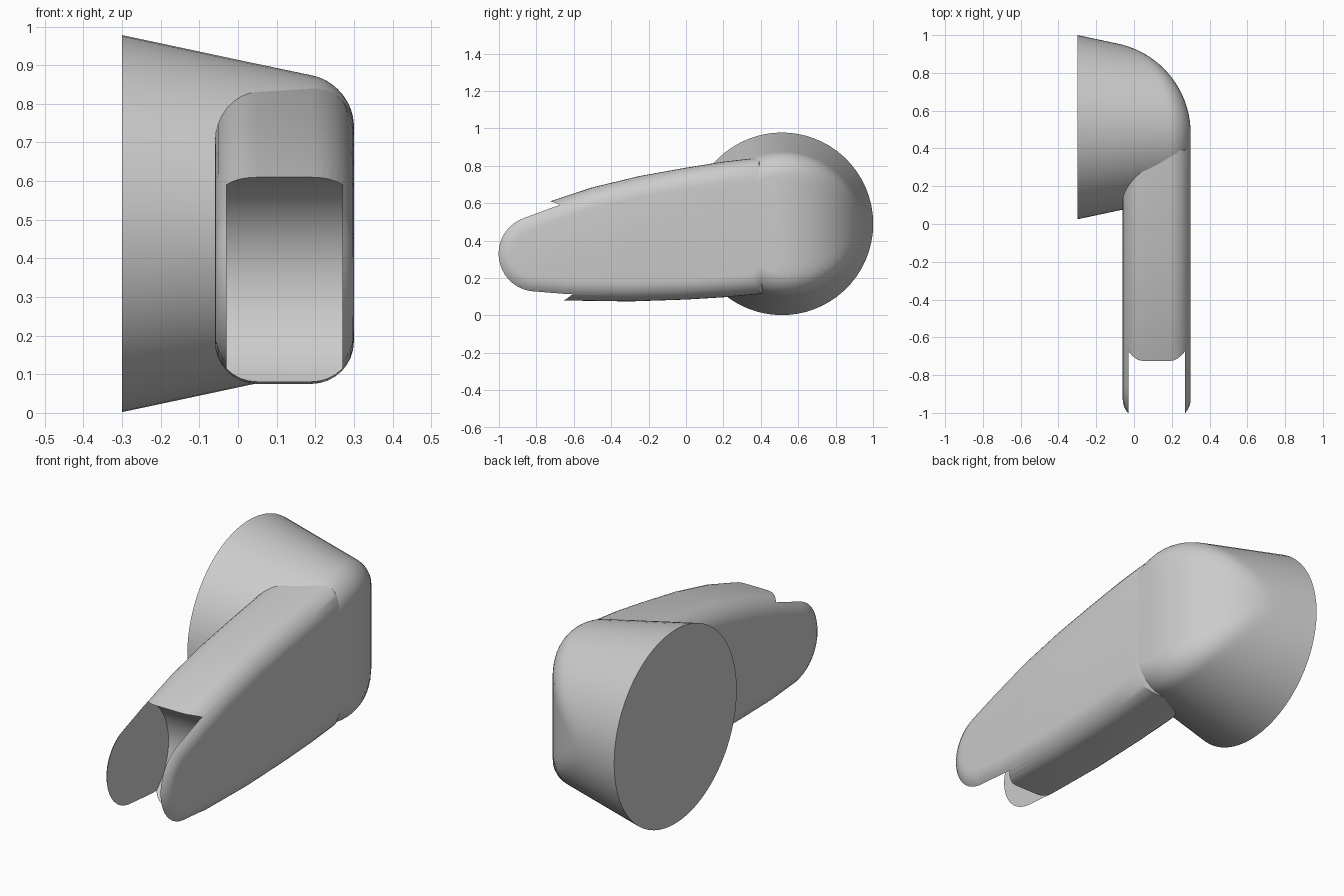
import bpy
import bmesh
from math import sin, cos, pi, hypot, radians
from mathutils import Vector

cube = bpy.data.objects.get("Cube")
if cube:
    bpy.data.objects.remove(cube)

grey = bpy.data.materials.new("plain grey")
grey.use_nodes = True
grey.diffuse_color = (0.6, 0.6, 0.6, 1)
grey.node_tree.nodes["Principled BSDF"].inputs["Base Color"].default_value = (0.6, 0.6, 0.6, 1)


def loft(name, rings):
    """Skin a list of equal closed rings and cap both ends."""
    bm = bmesh.new()
    rows = [[bm.verts.new(p) for p in ring] for ring in rings]
    n = len(rows[0])
    for a, b in zip(rows, rows[1:]):
        for i in range(n):
            j = (i + 1) % n
            bm.faces.new((a[i], a[j], b[j], b[i]))
    bm.faces.new(rows[0])
    bm.faces.new(rows[-1])
    bmesh.ops.recalc_face_normals(bm, faces=bm.faces)
    mesh = bpy.data.meshes.new(name)
    bm.to_mesh(mesh)
    bm.free()
    mesh.materials.append(grey)
    ob = bpy.data.objects.new(name, mesh)
    bpy.context.collection.objects.link(ob)
    return ob


def activate(ob):
    bpy.ops.object.select_all(action='DESELECT')
    ob.select_set(True)
    bpy.context.view_layer.objects.active = ob


# Mounting base: a cone along x whose far end is rounded off at the back
SIDE, HUB_Y, HUB_Z = 0.3, 0.513, 0.49
NX, NY = 0.207, 0.978
ARC_R, ARC_Y = 0.485, 0.48
ARC_X = SIDE - ARC_R


def base_distance(x, y, z):
    """Signed distance to the cone cut by the rounded back, with a fillet."""
    ry, rz = y - HUB_Y, z - HUB_Z
    r = max(hypot(ry, rz), 1e-6)
    cone = (r - 0.488 + 0.212 * (x + SIDE)) * NY
    dx, dy = x - ARC_X, y - ARC_Y
    if dy <= 0:
        back, bx, by = dx - ARC_R, 1, 0
    else:
        d = hypot(dx, dy)
        bx, by = dx / d, dy / d
        if bx < NX:
            bx, by = NX, NY
        back = dx * bx + dy * by - ARC_R
    fillet = 0.13 * max(0, 1 - (NX * bx + NY * ry / r * by))
    return (min(max(cone, back), -fillet)
            + hypot(max(cone + fillet, 0), max(back + fillet, 0)))


def base_ring(x, count=72, mid_y=0.42):
    ring = []
    for i in range(count):
        c, s = cos(2 * pi * i / count), sin(2 * pi * i / count)
        low, high = 0, 0.8
        for _ in range(30):
            t = (low + high) / 2
            if base_distance(x, mid_y + t * c, HUB_Z + t * s) < 0:
                low = t
            else:
                high = t
        ring.append((x, mid_y + low * c, HUB_Z + low * s))
    return ring


stations = [-SIDE, -0.2] + [ARC_X + ARC_R * cos(radians(a)) for a in range(78, 2, -3)] + [SIDE - 0.0002]
base = loft("mounting_base", [base_ring(x) for x in stations])

# Arm: side outline with a round nose, swept across with rounded edges
NOSE_Y, NOSE_Z, NOSE_R = -0.8, 0.33, 0.237
top = [(0.5, 0.74), (0.4, 0.845), (0.2, 0.822), (0, 0.79), (-0.25, 0.745),
       (-0.5, 0.685), (-0.72, 0.612)]
bottom = [(-0.645, 0.08), (-0.3, 0.075), (0, 0.085), (0.2, 0.097),
          (0.4, 0.115), (0.5, 0.22)]
nose = [(NOSE_Y + NOSE_R * cos(radians(a)), NOSE_Z + NOSE_R * sin(radians(a)))
        for a in range(110, 270, 8)]
outline = [Vector(p) for p in top + nose + bottom]


def inset(points, d):
    result = []
    for i, p in enumerate(points):
        e1 = (p - points[i - 1]).normalized()
        e2 = (points[(i + 1) % len(points)] - p).normalized()
        n1, n2 = Vector((-e1.y, e1.x)), Vector((-e2.y, e2.x))
        result.append(p + (n1 + n2) * d / (1 + n1.dot(n2)))
    return result


INNER, EDGE, STEPS = -0.06, 0.11, 8
arc = [radians(90 * i / STEPS) for i in range(STEPS + 1)]
sections = [(INNER + EDGE * (1 - sin(a)), EDGE * (1 - cos(a))) for a in reversed(arc)]
sections += [(SIDE - EDGE * (1 - sin(a)), EDGE * (1 - cos(a))) for a in arc]
arm = loft("arm", [[(x, p.x, p.y) for p in inset(outline, d)] for x, d in sections])

# Round slot between the two cheeks
bpy.ops.mesh.primitive_cylinder_add(vertices=96, radius=0.29, depth=0.3,
                                    location=(0.12, NOSE_Y, NOSE_Z), rotation=(0, pi / 2, 0))
cutter = bpy.context.object
cutter.name = "slot_cutter"
cutter.hide_render = True
cutter.data.materials.append(grey)
activate(arm)
cut = arm.modifiers.new("slot", 'BOOLEAN')
cut.operation = 'DIFFERENCE'
cut.solver = 'EXACT'
cut.object = cutter
bpy.ops.object.modifier_apply(modifier=cut.name)
bpy.data.objects.remove(cutter)

# Soft shading with crisp edges
for ob in (base, arm):
    activate(ob)
    bpy.ops.object.shade_smooth_by_angle(angle=radians(30))
